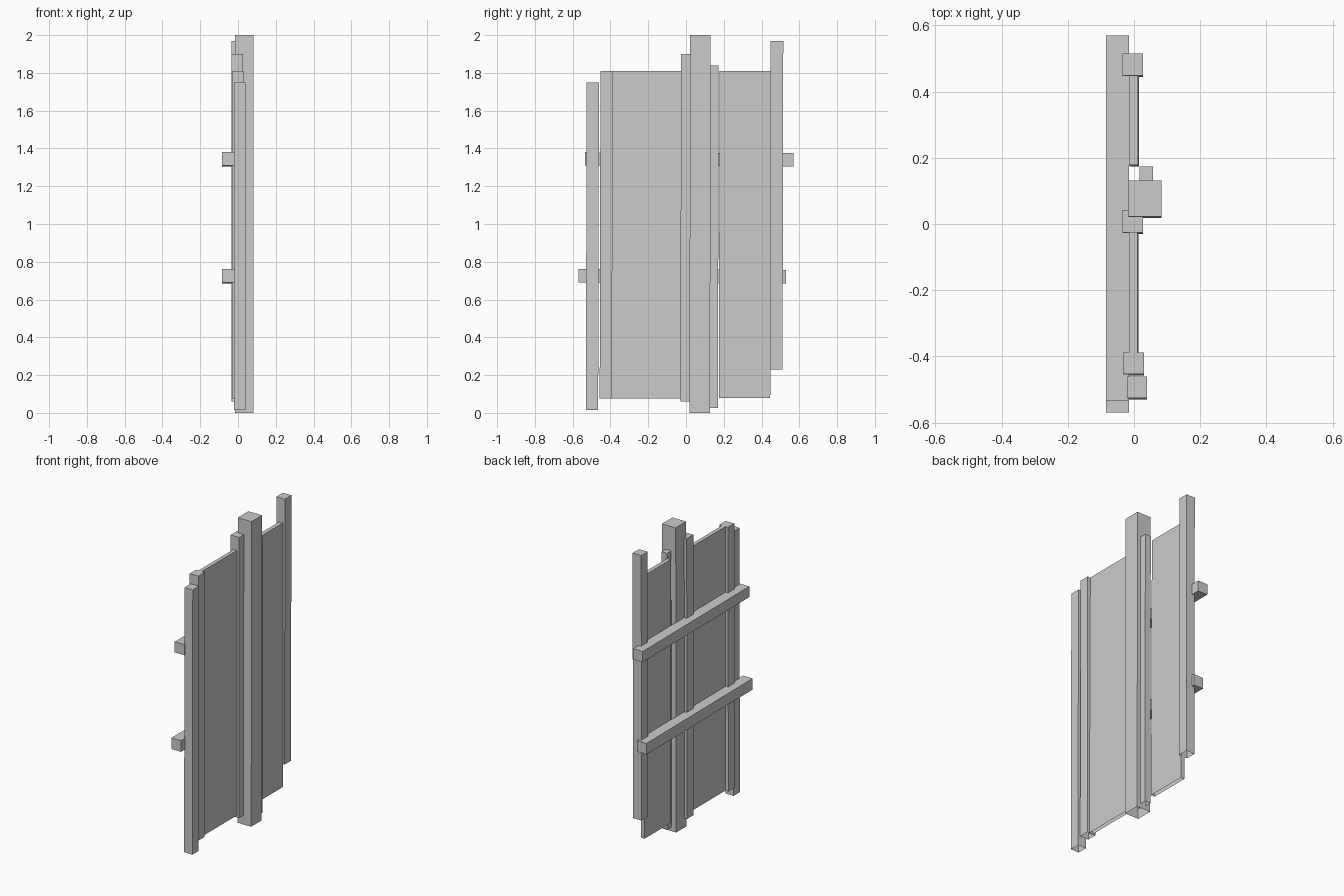
import bpy
import bmesh

cube = bpy.data.objects.get("Cube")
if cube:
    bpy.data.objects.remove(cube, do_unlink=True)

grey = bpy.data.materials.new("light_grey")
grey.use_nodes = True
colour = (0.6, 0.6, 0.6, 1)
grey.diffuse_color = colour
grey.node_tree.nodes["Principled BSDF"].inputs["Base Color"].default_value = colour


def board(name, xs, ys, zs, lean=(0, 0), droop=0, open_base=True):
    """Box between limits; lean shifts the foot in x and y, droop lowers the back end."""
    bm = bmesh.new()
    bmesh.ops.create_cube(bm, size=1)
    if open_base:
        base = [f for f in bm.faces if f.normal.z < -0.5]
        bmesh.ops.delete(bm, geom=base, context="FACES_ONLY")
    for v in bm.verts:
        right, back, top = (c > 0 for c in v.co)
        v.co = (xs[right], ys[back], zs[top])
        if not top:
            v.co.x += lean[0]
            v.co.y += lean[1]
        if back:
            v.co.z -= droop
    mesh = bpy.data.meshes.new(name)
    bm.to_mesh(mesh)
    bm.free()
    mesh.materials.append(grey)
    obj = bpy.data.objects.new(name, mesh)
    bpy.context.collection.objects.link(obj)


# Upright posts and battens, front to back, open underneath
SLANT = (0, -0.004)
board("front_post", (-0.02, 0.04), (-0.526, -0.461), (0.015, 1.75), SLANT)
board("front_batten", (-0.033, 0.03), (-0.453, -0.388), (0.075, 1.81), SLANT)
board("middle_batten", (-0.035, 0.027), (-0.026, 0.043), (0.06, 1.90), SLANT)
board("main_post", (-0.017, 0.083), (0.022, 0.131), (0, 2), SLANT)
board("thin_batten", (0.016, 0.058), (0.128, 0.173), (0.027, 1.84), SLANT)
board("back_post", (-0.035, 0.027), (0.448, 0.515), (0.23, 1.97), SLANT)

# Wide thin panels
board("front_panel", (-0.015, 0.01), (-0.40, -0.02), (0.075, 1.81), (0.004, 0))
board("back_panel", (-0.015, 0.012), (0.178, 0.45), (0.08, 1.81), (0.003, -0.004))

# Horizontal rails
board("upper_rail", (-0.085, -0.015), (-0.535, 0.57), (1.31, 1.38), droop=0.005, open_base=False)
board("lower_rail", (-0.085, -0.015), (-0.57, 0.53), (0.69, 0.763), droop=0.006, open_base=False)
